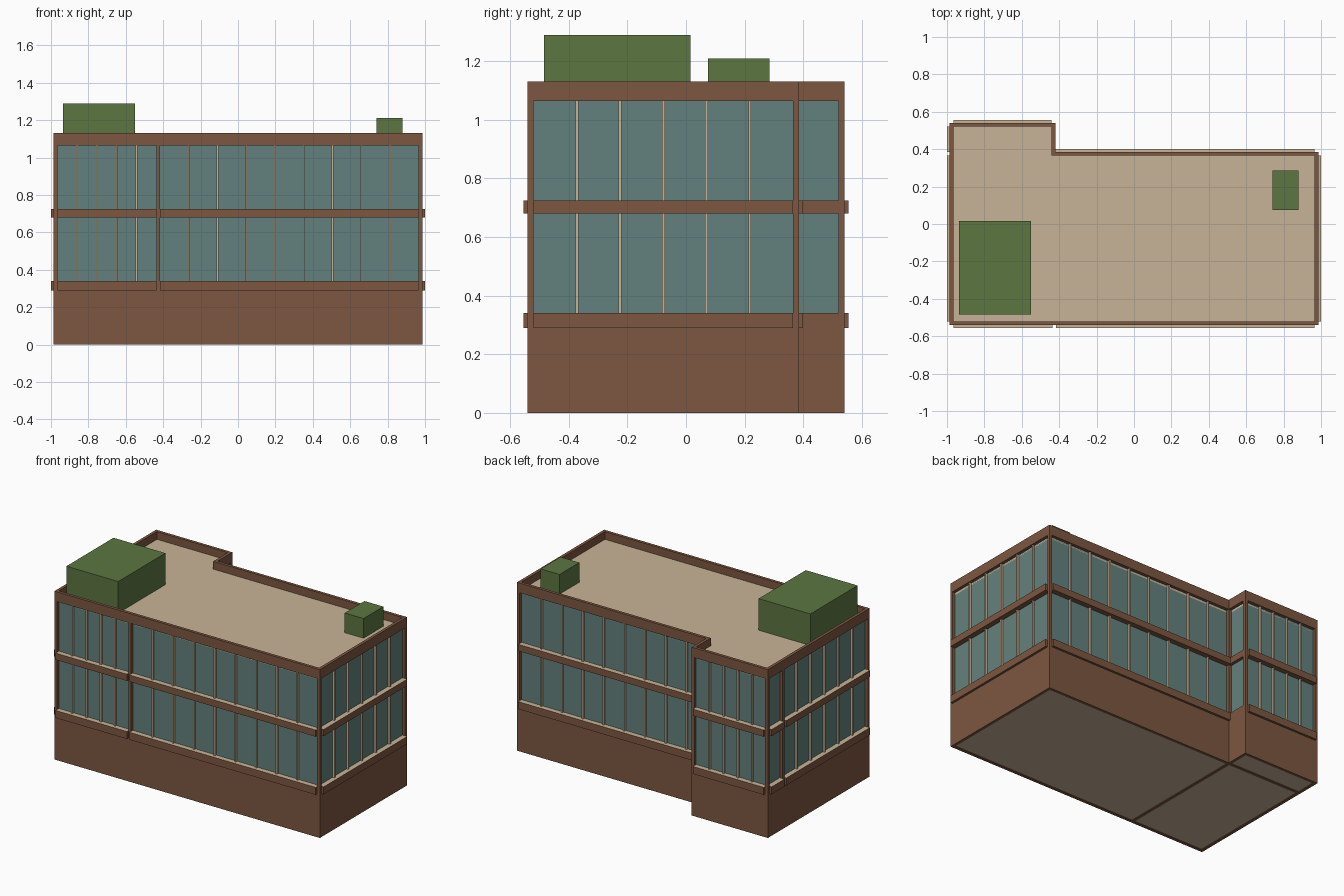
import bpy, bmesh

if "Cube" in bpy.data.objects:
    bpy.data.objects.remove(bpy.data.objects["Cube"])


def material(name, rgb):
    lin = [((c / 255 + 0.055) / 1.055) ** 2.4 for c in rgb]
    m = bpy.data.materials.new(name)
    m.diffuse_color = (*lin, 1)
    m.use_nodes = True
    m.node_tree.nodes["Principled BSDF"].inputs["Base Color"].default_value = m.diffuse_color
    return m


BROWN = material("brown brick", (125, 87, 65))
TAN = material("tan stone", (201, 180, 151))
GLASS = material("blue green glass", (100, 129, 125))
GREEN = material("roof green", (92, 118, 65))

W, D, STEP_X, STEP_Y, T = 0.986, 0.54, -0.42, 0.385, 0.02


def outline(i):
    # L-shaped footprint, moved inward by i
    return [(-W + i, -D + i), (W - i, -D + i), (W - i, STEP_Y - i),
            (STEP_X - i, STEP_Y - i), (STEP_X - i, D - i), (-W + i, D - i)]


def finish(name, bm, mats):
    bmesh.ops.recalc_face_normals(bm, faces=bm.faces)
    if len(mats) > 1:  # second material on upward faces
        for f in bm.faces:
            f.material_index = 1 if f.normal.z > 0.9 else 0
    me = bpy.data.meshes.new(name)
    bm.to_mesh(me)
    bm.free()
    for m in mats:
        me.materials.append(m)
    ob = bpy.data.objects.new(name, me)
    bpy.context.collection.objects.link(ob)


def add_box(bm, x, y, z):
    vs = bmesh.ops.create_cube(bm, size=1)["verts"]
    for v in vs:
        for k, r in enumerate((x, y, z)):
            v.co[k] = (r[0] + r[1]) / 2 + v.co[k] * (r[1] - r[0])


def box(name, x, y, z, *mats):
    bm = bmesh.new()
    add_box(bm, x, y, z)
    finish(name, bm, mats)


def prism(name, pts, z0, z1, mat, caps=True):
    bm = bmesh.new()
    lo = [bm.verts.new((*p, z0)) for p in pts]
    hi = [bm.verts.new((*p, z1)) for p in pts]
    for i in range(len(pts)):
        j = (i + 1) % len(pts)
        bm.faces.new((lo[i], lo[j], hi[j], hi[i]))
    if caps:
        bm.faces.new(lo[::-1])
        bm.faces.new(hi)
    finish(name, bm, [mat])


def ring(name, z0, z1, mat):
    bm = bmesh.new()
    a, b, c, d = ([bm.verts.new((*p, z)) for p in outline(i)]
                  for i, z in ((0, z0), (0, z1), (T, z1), (T, z0)))
    loops = [a, b, c, d]
    for i in range(6):
        j = (i + 1) % 6
        for k in range(4):
            p, q = loops[k], loops[(k + 1) % 4]
            bm.faces.new((p[i], p[j], q[j], q[i]))
    finish(name, bm, [mat])


# Base walls, parapet, glazing, floor and roof
ring("base_wall", 0, 0.29, BROWN)
ring("parapet", 1.065, 1.13, BROWN)
prism("glazing", outline(T), 0.29, 1.065, GLASS, caps=False)
prism("ground_slab", outline(T), 0.004, 0.03, TAN)
prism("roof_deck", outline(T), 1.05, 1.078, TAN)

# Dividing walls seen on the underside
box("divider_long", (STEP_X - T, STEP_X), (-D + T, STEP_Y), (0, 0.2), BROWN)
box("divider_short", (-W + T, STEP_X), (STEP_Y - T, STEP_Y), (0, 0.2), BROWN)

# Corner and intermediate pillars
bm = bmesh.new()
for x, y in [(-W, -D), (W - T, -D), (W - T, STEP_Y - T), (STEP_X - T, STEP_Y - T),
             (STEP_X - T, D - T), (-W, D - T), (STEP_X - T + 0.003, -D), (-W, STEP_Y - T)]:
    add_box(bm, (x, x + T), (y, y + T), (0.28, 1.07))
finish("pillars", bm, [BROWN])


def panel(name, axis, start, end, face, sign, panes, out=0.015):
    """Sills and mullions on one stretch of wall."""
    def put(bm, u, inner, outer, z):
        d = sorted((face + sign * inner, face + sign * outer))
        add_box(bm, *((u, d) if axis == "x" else (d, u)), z)
    bm = bmesh.new()
    for z in ((0.29, 0.34), (0.68, 0.725)):
        put(bm, (start, end), -T - 0.005, out, z)
    finish(name + "_ledges", bm, [BROWN, TAN])
    if panes > 1:
        bm = bmesh.new()
        for i in range(1, panes):
            u = start + (end - start) * i / panes
            for z in ((0.34, 0.68), (0.725, 1.065)):
                put(bm, (u - 0.005, u + 0.005), -T - 0.005, -0.006, z)
        finish(name + "_mullions", bm, [TAN])


L0, L1, R0, R1 = -W + T, STEP_X - T + 0.003, STEP_X + 0.003, W - T
panel("front_left", "x", L0, L1, -D, -1, 5)
panel("front_right", "x", R0, R1, -D, -1, 9)
panel("back_left", "x", L0, STEP_X - T, D, 1, 5)
panel("back_right", "x", STEP_X, R1, STEP_Y, 1, 9)
panel("right_side", "y", -D + T, STEP_Y - T, W, 1, 6)
panel("left_side", "y", -D + T, STEP_Y - T, -W, -1, 6)
panel("left_wing_side", "y", STEP_Y, D - T, -W, -1, 1)
panel("step_side", "y", STEP_Y, D - T, STEP_X, 1, 1, 0)

# Rooftop boxes
box("large_roof_box", (-0.935, -0.55), (-0.485, 0.015), (1.07, 1.29), GREEN)
box("small_roof_box", (0.74, 0.88), (0.075, 0.285), (1.07, 1.21), GREEN)
